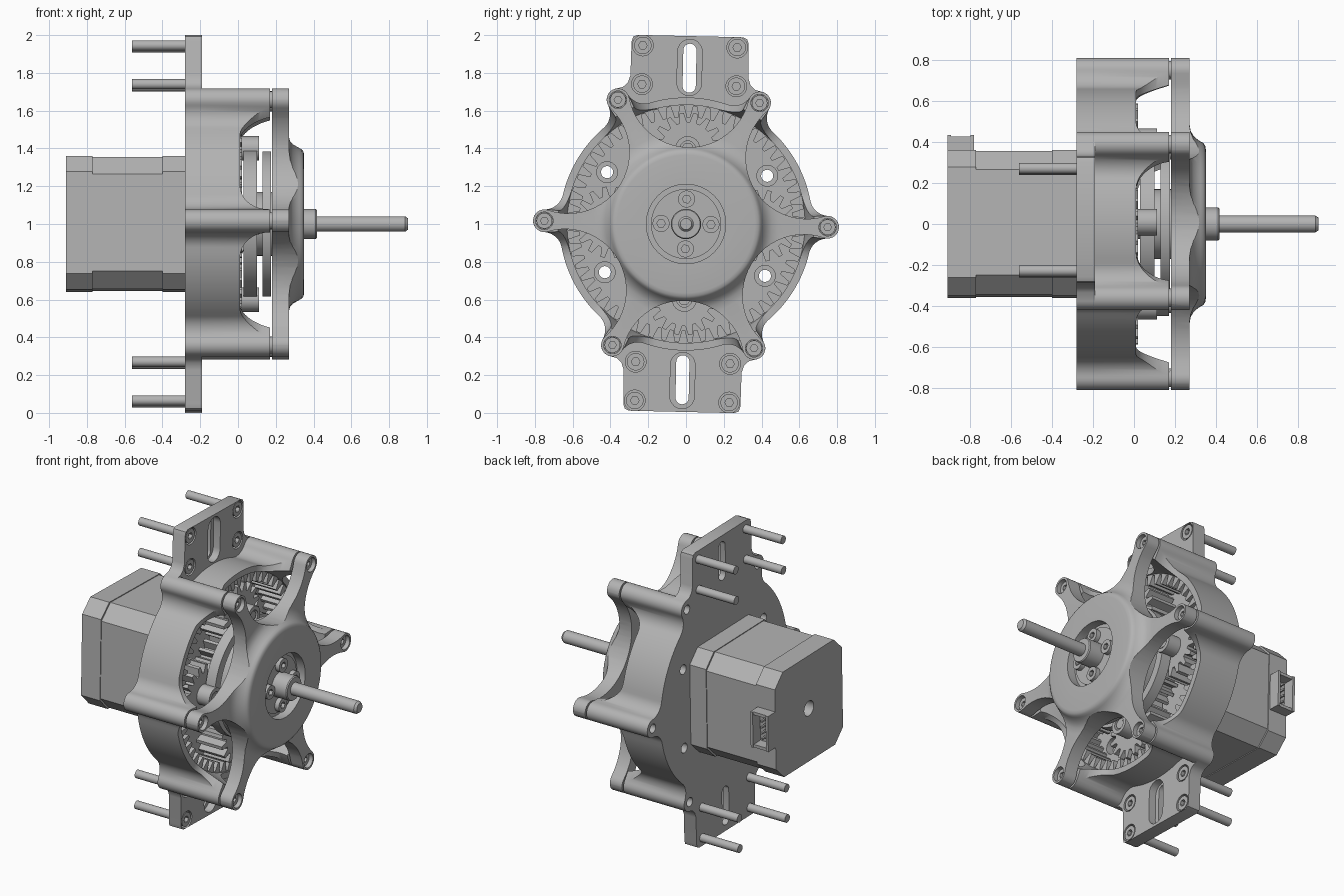
import bpy, bmesh
from math import sin, cos, atan2, radians, sqrt, degrees, hypot, pi
from mathutils import Matrix

cube = bpy.data.objects.get("Cube")
if cube:
    bpy.data.objects.remove(cube, do_unlink=True)

# One grey for the whole machine
grey = bpy.data.materials.new("machine_grey")
grey.use_nodes = True
tone = (0.45, 0.45, 0.45, 1)
grey.diffuse_color = tone
for node in grey.node_tree.nodes:
    if node.type == 'BSDF_PRINCIPLED':
        node.inputs["Base Color"].default_value = tone
        node.inputs["Roughness"].default_value = 0.6

# Working frame: (a, b) is the face of the gearbox, c runs along the shaft
AXIS = Matrix(((0, 0, 1, 0), (1, 0, 0, 0), (0, 1, 0, 0), (0, 0, 0, 1)))
FRAME = Matrix.Translation((0, 0, 1)) @ Matrix.Rotation(radians(-1.3), 4, 'X') @ AXIS
parts = []


def finish(name, bm):
    bmesh.ops.remove_doubles(bm, verts=bm.verts, dist=1e-5)
    bmesh.ops.recalc_face_normals(bm, faces=bm.faces)
    mesh = bpy.data.meshes.new(name)
    bm.to_mesh(mesh)
    bm.free()
    mesh.transform(FRAME)
    mesh.materials.clear()
    mesh.materials.append(grey)
    obj = bpy.data.objects.new(name, mesh)
    bpy.context.collection.objects.link(obj)
    parts.append(obj)
    return obj


def plate(name, c0, c1, loops):
    """Extrude closed loops from c0 to c1; inner loops become holes."""
    curve = bpy.data.curves.new(name, 'CURVE')
    curve.dimensions = '2D'
    curve.fill_mode = 'BOTH'
    curve.extrude = (c1 - c0) / 2
    for loop in loops:
        spline = curve.splines.new('POLY')
        spline.points.add(len(loop) - 1)
        for point, (a, b) in zip(spline.points, loop):
            point.co = (a, b, 0, 1)
        spline.use_cyclic_u = True
    temp = bpy.data.objects.new(name, curve)
    bpy.context.collection.objects.link(temp)
    graph = bpy.context.evaluated_depsgraph_get()
    mesh = bpy.data.meshes.new_from_object(temp.evaluated_get(graph))
    bm = bmesh.new()
    bm.from_mesh(mesh)
    bmesh.ops.translate(bm, verts=bm.verts, vec=(0, 0, (c0 + c1) / 2))
    bpy.data.objects.remove(temp)
    bpy.data.curves.remove(curve)
    bpy.data.meshes.remove(mesh)
    return finish(name, bm)


def revolve(name, profile, n=64):
    """Spin a closed (radius, c) profile around the shaft."""
    bm = bmesh.new()
    rings = [[bm.verts.new((r * cos(2 * pi * i / n), r * sin(2 * pi * i / n), c))
              for r, c in profile] for i in range(n)]
    m = len(profile)
    for i in range(n):
        p, q = rings[i], rings[(i + 1) % n]
        for j in range(m):
            bm.faces.new((p[j], p[(j + 1) % m], q[(j + 1) % m], q[j]))
    return finish(name, bm)


def polar(r, deg):
    return (r * cos(radians(deg)), r * sin(radians(deg)))


def circle(r, at=(0, 0), n=32):
    return [(at[0] + r * cos(2 * pi * i / n), at[1] + r * sin(2 * pi * i / n)) for i in range(n)]


def rect(a0, a1, b0, b1):
    return [(a0, b0), (a1, b0), (a1, b1), (a0, b1)]


def octagon(h, k):
    s = h - k
    return [(h, -s), (h, s), (s, h), (-s, h), (-h, s), (-h, -s), (-s, -h), (s, -h)]


def slot(r, b0, b1, side):
    arc = [(r * cos(pi * i / 10), r * sin(pi * i / 10)) for i in range(11)]
    return [(a, side * (b1 - r + b)) for a, b in arc] + [(-a, side * (b0 + r - b)) for a, b in arc]


def gear(n, root, tip, at=(0, 0), shift=0.0):
    """Trapezoid teeth, centred on angle zero unless shifted by part of a pitch."""
    out = []
    for i in range(n):
        for r, k in ((root, -.36), (tip, -.15), (tip, .15), (root, .36)):
            a, b = polar(r, (i + k + shift) * 360 / n)
            out.append((a + at[0], b + at[1]))
    return out


LUG, LUG_R = 0.75, 0.06
lugs = [polar(LUG, 60 * k) for k in range(6)]


def lobed(d, ang):
    """Six lugs blended by hollow arcs centred at distance d and angle ang."""
    cx, cy = polar(d, ang)
    f = hypot(cx - LUG, cy) - LUG_R
    turn = degrees(atan2(cy, cx - LUG))
    half = [(LUG + polar(LUG_R, turn * i / 7)[0], polar(LUG_R, turn * i / 7)[1]) for i in range(8)]
    for i in range(1, 13):
        a, b = polar(f, turn + 180 + (ang - turn) * i / 12)
        half.append((cx + a, cy + b))
    if ang < 30:
        half += [polar(d - f, ang + (30 - ang) * i / 8) for i in range(1, 9)]
    sector = [(a, -b) for a, b in reversed(half[1:])] + half[:-1]
    out = []
    for k in range(6):
        c, s = polar(1, 60 * k)
        out += [(a * c - b * s, a * s + b * c) for a, b in sector]
    return out


# Mounting plate with two tabs
body = lobed(0.77, 12)
quarter = [p for p in body if p[0] > 0 and p[1] > 1e-4 and not (p[0] < .38 and p[1] > .6)]
quarter.sort(key=lambda p: atan2(p[1], p[0]))
quarter += [(.35, .718), (.325, .742), (.312, .78), (.31, .96), (.302, .985), (.28, .995)]
tip = (LUG + LUG_R, 0)
half_outline = [tip] + quarter + [(-a, b) for a, b in reversed(quarter)]
outline = half_outline + [(-a, -b) for a, b in half_outline]
bolts = [(a * .25, s * b) for a in (-1, 1) for s in (-1, 1) for b in (.735, .94)]
eyes = [polar(.5, t) for t in (32, 148, 212, 328)]
lug_holes = [circle(.03, p, 16) for p in lugs]
plate("mounting_plate_back", -.28, -.24, [outline] + lug_holes
      + [slot(.035, .695, .955, s) for s in (-1, 1)] + [circle(.032, p) for p in eyes])
plate("mounting_plate_front", -.24, -.19, [outline] + lug_holes
      + [slot(.065, .68, .978, s) for s in (-1, 1)]
      + [circle(.055, p) for p in eyes + bolts])

# Housing wall rising into six posts with filleted windows
bm = bmesh.new()
rows = []
for a, b in body:
    t = atan2(b, a)
    delta = abs((degrees(t) + 30) % 60 - 30)
    u = min(max((delta - 4.7) / 12, 0), 1)
    top = .01 + .16 * (1 - sqrt(1 - (1 - u) ** 2))
    inner = .63 + .3 * (top - .01)
    rows.append([bm.verts.new(v) for v in (
        (a, b, -.19), (a, b, top), (inner * cos(t), inner * sin(t), top),
        (.63 * cos(t), .63 * sin(t), 0), (.63 * cos(t), .63 * sin(t), -.19))])
for p, q in zip(rows, rows[1:] + rows[:1]):
    for j in range(5):
        bm.faces.new((p[j], q[j], q[(j + 1) % 5], p[(j + 1) % 5]))
finish("housing_wall", bm)

# Gear train
plate("ring_gear", -.19, 0, [circle(.635, n=96), gear(56, .625, .565)])
planets = [polar(.40, 90 * k) for k in range(4)]
plate("planet_gears", -.17, .02, [gear(16, .14, .19, p, .5) for p in planets])
plate("sun_gear", -.17, .02, [gear(24, .195, .245)])
plate("planet_carrier", .03, .10, [circle(.39, n=64)])
plate("planet_bosses", .02, .112, [circle(.065, p) for p in planets]
      + [circle(.04, p) for p in planets])
plate("planet_pins", -.18, .105, [circle(.03, p, 20) for p in planets])
plate("output_carrier", .13, .175, [circle(.385, n=64)])
plate("carrier_core", .09, .26, [circle(.17)])

# Six-armed front cover: domed disc trimmed to the arm outline
cover = revolve("front_cover", [(.21, .18), (.85, .18), (.85, .27), (.49, .27), (.455, .276), (.43, .29),
                                (.412, .31), (.402, .325), (.395, .338), (.383, .347), (.365, .35), (.21, .35)], 96)
trim = plate("cover_trim", .1, .45, [lobed(.73, 30)] + [circle(.046, p) for p in lugs])
trim.hide_render = True
cut = cover.modifiers.new("trim", 'BOOLEAN')
cut.operation = 'INTERSECT'
cut.solver = 'EXACT'
cut.object = trim
graph = bpy.context.evaluated_depsgraph_get()
trimmed = bpy.data.meshes.new_from_object(cover.evaluated_get(graph))
cover.modifiers.clear()
cover.data = trimmed
parts.remove(trim)
bpy.data.objects.remove(trim)


# Socket screws: shank, head base and hexagonal recess
def screws(name, places, tail, seat, top, shank, head):
    mid = (seat + top) / 2
    plate(name + "_shanks", tail, seat, [circle(shank, p, 20) for p in places])
    plate(name + "_bases", seat, mid, [circle(head, p) for p in places])
    plate(name + "_heads", mid, top, [circle(head, p) for p in places]
          + [circle(head * .5, p, 6) for p in places])


screws("tab_screws", bolts, -.56, -.24, -.193, .027, .046)
screws("cover_screws", lugs, .15, .19, .245, .045, .041)
screws("flange_screws", [polar(.132, 90 * k) for k in range(4)], .2, .29, .335, .03, .045)

# Output flange, bearing ring and shaft
plate("bearing_ring", .2, .29, [circle(.212, n=64), circle(.16, n=64)])
plate("output_flange", .2, .305, [circle(.185, n=64)])
revolve("output_shaft", [(0, .2), (.08, .2), (.08, .41), (.075, .417), (.041, .417),
                         (.041, .885), (.03, .9), (0, .9)], 32)

# Motor in three sections
plate("motor_rear_cap", -.91, -.77, [octagon(.354, .085), circle(.05)])
plate("motor_core", -.77, -.40, [octagon(.349, .092)])
plate("motor_front_cap", -.40, -.28, [octagon(.354, .085)])

# Cable socket on the motor side
plate("socket_rear_wall", -.91, -.893, [rect(.35, .432, -.12, .12)])
plate("socket_front_wall", -.797, -.78, [rect(.35, .432, -.12, .12)])
plate("socket_end_walls", -.893, -.797, [rect(.35, .425, -.12, -.1), rect(.35, .425, .1, .12)])
plate("socket_pins", -.85, -.838, [rect(.35, .41, b - .006, b + .006) for b in (-.06, -.02, .02, .06)])

# Smooth the round surfaces, keep the edges sharp
bpy.ops.object.select_all(action='DESELECT')
for obj in parts:
    obj.select_set(True)
bpy.context.view_layer.objects.active = cover
bpy.ops.object.shade_smooth_by_angle(angle=radians(30))
